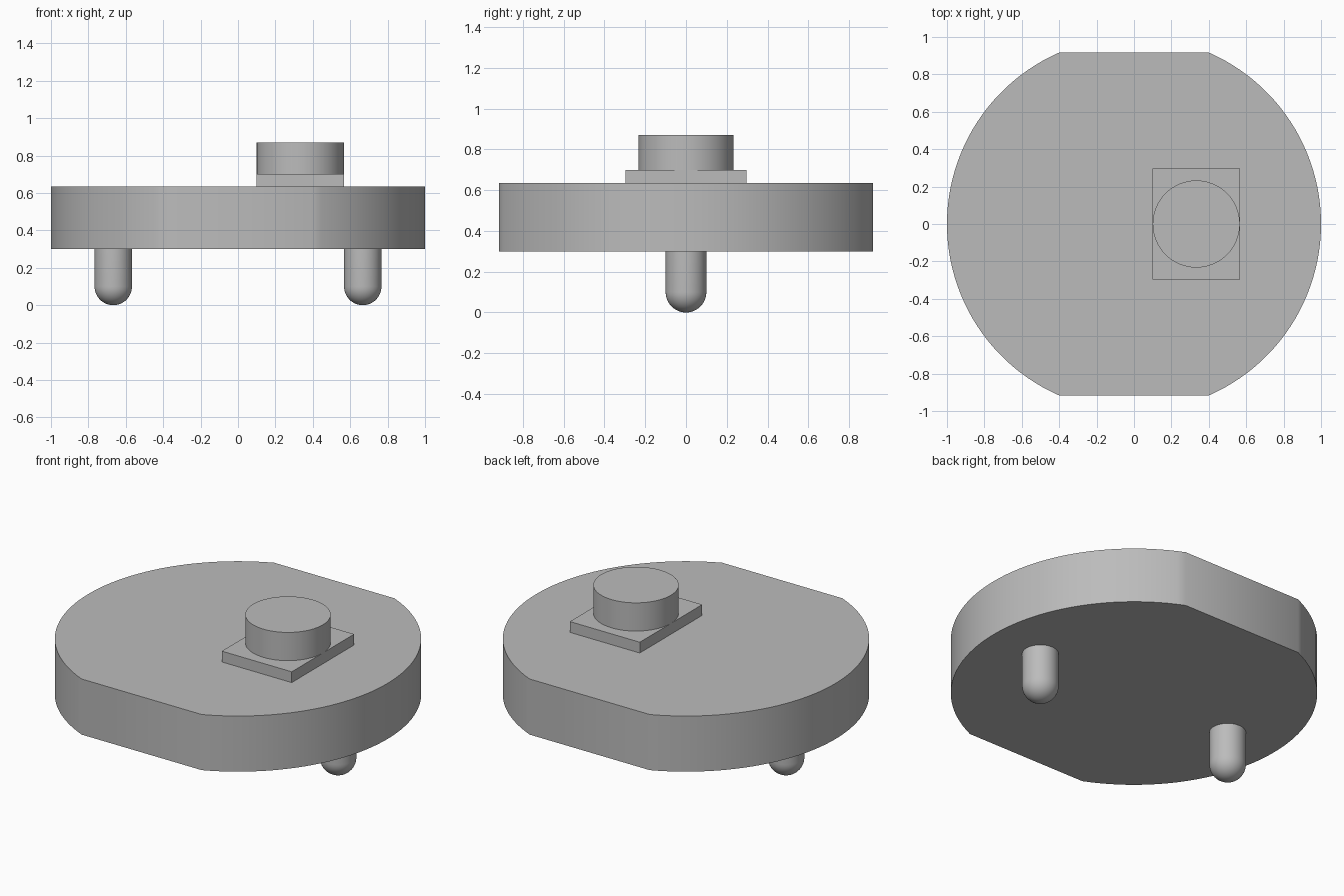
import bpy
import bmesh
from math import asin, cos, sin, pi, radians

cube = bpy.data.objects.get("Cube")
if cube:
    bpy.data.objects.remove(cube, do_unlink=True)

grey = bpy.data.materials.new("plain grey")
grey.use_nodes = True
COLOUR = (0.5, 0.5, 0.5, 1)
grey.diffuse_color = COLOUR
grey.node_tree.nodes["Principled BSDF"].inputs["Base Color"].default_value = COLOUR


def add_object(name, bm):
    """Turn a bmesh into a shaded, coloured object."""
    bmesh.ops.recalc_face_normals(bm, faces=bm.faces)
    mesh = bpy.data.meshes.new(name)
    bm.to_mesh(mesh)
    bm.free()
    mesh.materials.append(grey)
    obj = bpy.data.objects.new(name, mesh)
    bpy.context.collection.objects.link(obj)
    bpy.ops.object.select_all(action="DESELECT")
    obj.select_set(True)
    bpy.context.view_layer.objects.active = obj
    bpy.ops.object.shade_smooth_by_angle(angle=radians(30))
    return obj


def extrude_outline(name, outline, bottom, top):
    """Raise a closed outline into a solid."""
    bm = bmesh.new()
    face = bm.faces.new([bm.verts.new((x, y, bottom)) for x, y in outline])
    raised = bmesh.ops.extrude_face_region(bm, geom=[face], use_keep_orig=True)
    verts = [v for v in raised["geom"] if isinstance(v, bmesh.types.BMVert)]
    bmesh.ops.translate(bm, verts=verts, vec=(0, 0, top - bottom))
    return add_object(name, bm)


def circle(x, radius, count):
    return [(x + radius * cos(2 * pi * i / count), radius * sin(2 * pi * i / count))
            for i in range(count)]


def round_peg(name, x, radius, top, count=48, rings=12):
    """Spin a profile with a hemispherical lower end around the vertical."""
    profile = [(0, top), (radius, top)]
    profile += [(radius * cos(a), radius - radius * sin(a))
                for a in (pi / 2 * i / rings for i in range(rings))]
    profile.append((0, 0))
    bm = bmesh.new()
    verts = [bm.verts.new((x + r, 0, z)) for r, z in profile]
    edges = [bm.edges.new(pair) for pair in zip(verts, verts[1:])]
    bmesh.ops.spin(bm, geom=verts + edges, cent=(x, 0, 0), axis=(0, 0, 1),
                   angle=2 * pi, steps=count)
    bmesh.ops.remove_doubles(bm, verts=bm.verts, dist=0.0005)
    return add_object(name, bm)


# Round body with flats at the front and back
BODY_BOTTOM, BODY_TOP, PAD_TOP, KNOB_TOP = 0.30, 0.635, 0.70, 0.87
half_angle = asin(0.9165)
steps = 48
arc = [-half_angle + 2 * half_angle * i / steps for i in range(steps + 1)]
outline = [(cos(a), sin(a)) for a in arc]
outline += [(-x, -y) for x, y in outline]
extrude_outline("body", outline, BODY_BOTTOM, BODY_TOP)

# Off-centre rectangular pad carrying a round knob
KNOB_X, KNOB_R = 0.333, 0.233
pad = [(KNOB_X + sx * KNOB_R, sy * 0.297) for sx, sy in ((-1, -1), (1, -1), (1, 1), (-1, 1))]
extrude_outline("pad", pad, BODY_TOP, PAD_TOP)
extrude_outline("knob", circle(KNOB_X, KNOB_R, 64), PAD_TOP, KNOB_TOP)

# Two rounded pegs underneath
for side, sign in (("left", 1), ("right", -1)):
    round_peg(f"{side}_peg", sign * 0.667, 0.1, BODY_BOTTOM)
